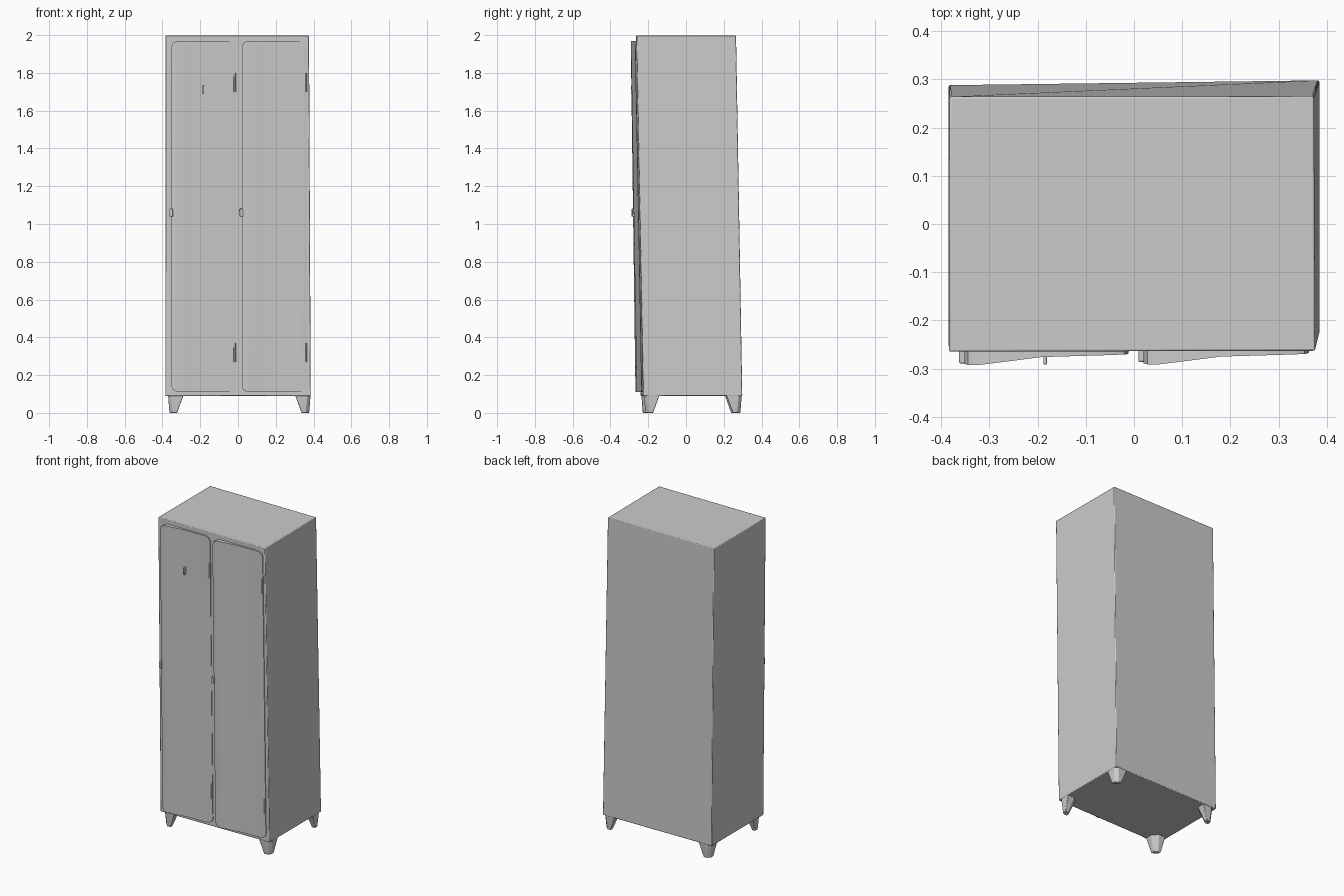
import bpy, bmesh, math
from mathutils import Vector

if "Cube" in bpy.data.objects:
    bpy.data.objects.remove(bpy.data.objects["Cube"])

BOTTOM, TOP = 0.09, 1.997


def make(name, verts, faces, bevel=0.0, segments=2):
    me = bpy.data.meshes.new(name)
    me.from_pydata(verts, [], faces)
    bm = bmesh.new()
    bm.from_mesh(me)
    bmesh.ops.recalc_face_normals(bm, faces=bm.faces)
    bm.to_mesh(me)
    bm.free()
    ob = bpy.data.objects.new(name, me)
    bpy.context.collection.objects.link(ob)
    if bevel:
        m = ob.modifiers.new("soft_edges", 'BEVEL')
        m.width, m.segments = bevel, segments
        m.limit_method = 'ANGLE'
    bpy.ops.object.select_all(action='DESELECT')
    ob.select_set(True)
    bpy.context.view_layer.objects.active = ob
    bpy.ops.object.shade_smooth_by_angle(angle=math.radians(35))
    return ob


def loft(name, rings, **kw):
    """Closed solid through rings with equal point counts."""
    n = len(rings[0])
    verts = [p for r in rings for p in r]
    faces = [tuple(reversed(range(n))),
             tuple(range(len(verts) - n, len(verts)))]
    for k in range(len(rings) - 1):
        for i in range(n):
            j = (i + 1) % n
            faces.append((k*n + i, k*n + j, (k+1)*n + j, (k+1)*n + i))
    return make(name, verts, faces, **kw)


def front_y(x, z):
    """Depth of the slightly leaning, twisted front panel."""
    t = (z - BOTTOM) / (TOP - BOTTOM)
    s = (x + 0.385) / 0.77
    low = -0.240 + 0.013 * s
    high = -0.265 + 0.002 * s
    return low + (high - low) * t


def box(name, c, size, bevel=0.0):
    x, y, z = (d / 2 for d in size)
    ring = [(-x, -y), (x, -y), (x, y), (-x, y)]
    return loft(name, [[(c[0]+a, c[1]+b, c[2]+h) for a, b in ring]
                       for h in (-z, z)], bevel=bevel)


# Cabinet carcass: leaning box
low = [(-0.385, -0.240), (0.385, -0.227), (0.385, 0.298), (-0.385, 0.288)]
high = [(-0.384, -0.265), (0.376, -0.263), (0.373, 0.265), (-0.383, 0.264)]
loft("cabinet_body", [[(x, y, BOTTOM) for x, y in low],
                      [(x, y, TOP) for x, y in high]], bevel=0.004)


# Doors: rounded corners, left edge standing slightly proud
def door(name, x0, x1, z0, z1):
    w = x1 - x0
    columns = [(0, 0.030, 0.026), (0.008, 0.012, 0.028), (0.03, 0, 0.028),
               (0.08, 0, 0.022), (0.16, 0, 0.012), (w-0.03, 0, 0.008),
               (w-0.008, 0.012, 0.007), (w, 0.030, 0.005)]
    rings = []
    for dx, inset, proud in columns:
        x = x0 + dx
        zs = [z0 + inset + (z1 - z0 - 2*inset) * k / 6 for k in range(7)]
        front = [(x, front_y(x, z) - proud, z) for z in zs]
        back = [(x, front_y(x, z) + 0.004, z) for z in reversed(zs)]
        rings.append(front + back)
    loft(name, rings)


doors = {"left": (-0.352, -0.012), "right": (0.020, 0.362)}
for side, (x0, x1) in doors.items():
    door(side + "_door", x0, x1, 0.11, 1.97)
    # Lock knob on the opening edge
    kx = x0 - 0.002
    box(side + "_door_latch", (kx, front_y(kx, 1.06) - 0.018, 1.06),
        (0.018, 0.038, 0.042), 0.003)
    # Hinge barrels
    for label, z in (("upper", 1.75), ("lower", 0.32)):
        hx = x1 - 0.005
        ring = [(0.007*math.cos(a*math.pi/4), 0.007*math.sin(a*math.pi/4))
                for a in range(8)]
        loft(f"{side}_door_{label}_hinge",
             [[(hx+a, front_y(hx, z)-0.004+b, z+h) for a, b in ring]
              for h in (-0.05, 0.05)])

# Small hook on the left door
box("door_hook", (-0.184, front_y(-0.184, 1.71) - 0.02, 1.71),
    (0.008, 0.022, 0.045), 0.002)


# Tapered feet with a chamfered outer corner
def leg(name, x, y, sx, sy):
    def ring(w, z, tuck):
        c = 0.018
        pts = [(tuck+c, tuck), (w, tuck), (w, w*0.6), (w*0.6, w),
               (tuck, w), (tuck, tuck+c)]
        return [(x - sx*a, y - sy*b, z) for a, b in pts]
    loft(name, [ring(0.048, 0, 0.008), ring(0.052, 0.012, 0.006),
                ring(0.082, BOTTOM + 0.005, 0.0)], bevel=0.003)


leg("front_left_leg", -0.370, -0.236, -1, -1)
leg("front_right_leg", 0.384, -0.222, 1, -1)
leg("back_right_leg", 0.384, 0.295, 1, 1)
leg("back_left_leg", -0.370, 0.287, -1, 1)
